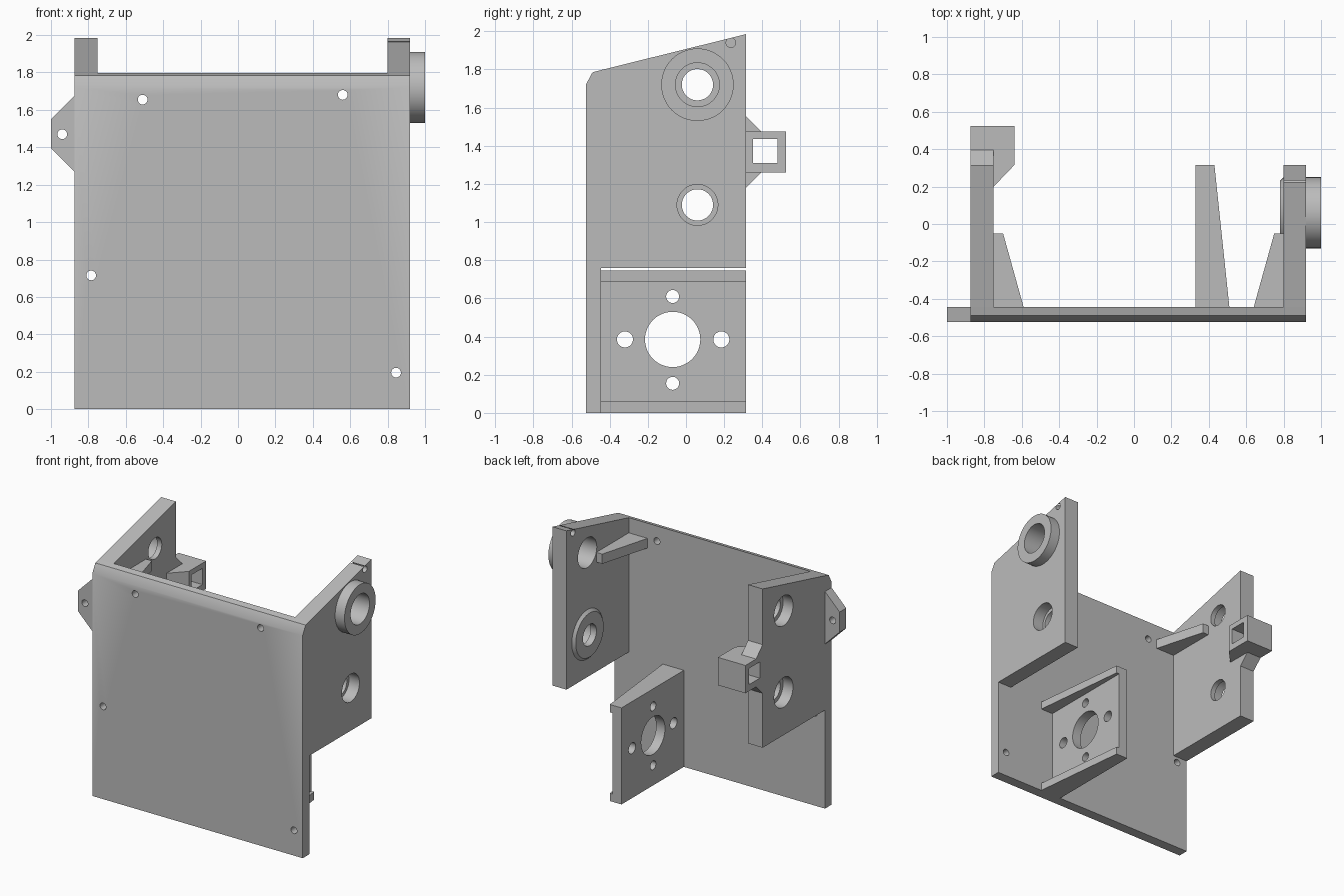
import bpy, bmesh
from math import cos, sin, tau, radians

old = bpy.data.objects.get("Cube")
if old:
    bpy.data.objects.remove(old, do_unlink=True)

grey = bpy.data.materials.new("plain grey")
grey.use_nodes = True
colour = (0.5, 0.5, 0.5, 1)
grey.diffuse_color = colour
grey.node_tree.nodes["Principled BSDF"].inputs["Base Color"].default_value = colour

PLACE = {
    "x": lambda p, d: (d, p[0], p[1]),
    "y": lambda p, d: (p[0], d, p[1]),
    "z": lambda p, d: (p[0], p[1], d),
}


def prism(name, axis, start, end, points, end_points=None):
    """Closed solid between two outlines along an axis."""
    bm = bmesh.new()
    place = PLACE[axis]
    low = [bm.verts.new(place(p, start)) for p in points]
    high = [bm.verts.new(place(p, end)) for p in end_points or points]
    bm.faces.new(low)
    bm.faces.new(high)
    for i in range(len(low)):
        j = (i + 1) % len(low)
        bm.faces.new((low[i], low[j], high[j], high[i]))
    bmesh.ops.recalc_face_normals(bm, faces=bm.faces)
    mesh = bpy.data.meshes.new(name)
    bm.to_mesh(mesh)
    bm.free()
    mesh.materials.append(grey)
    obj = bpy.data.objects.new(name, mesh)
    bpy.context.collection.objects.link(obj)
    return obj


def circle(u, v, r, n=48):
    return [(u + r * cos(tau * i / n), v + r * sin(tau * i / n)) for i in range(n)]


def rect(u0, u1, v0, v1):
    return [(u0, v0), (u1, v0), (u1, v1), (u0, v1)]


def modify(obj, tool, operation):
    """Apply a boolean and discard the tool object."""
    tool.hide_render = True
    mod = obj.modifiers.new("boolean", "BOOLEAN")
    mod.operation, mod.solver, mod.object = operation, "EXACT", tool
    bpy.ops.object.select_all(action="DESELECT")
    bpy.context.view_layer.objects.active = obj
    obj.select_set(True)
    bpy.ops.object.modifier_apply(modifier=mod.name)
    bpy.data.objects.remove(tool, do_unlink=True)


def cut(obj, axis, start, end, points):
    modify(obj, prism("cutter", axis, start, end, points), "DIFFERENCE")


LEFT, RIGHT = -0.875, 0.92
FRONT, INNER, BACK = -0.525, -0.445, 0.315
BORE_Y, HIGH, LOW = 0.06, 1.72, 1.09

# Front panel with bevelled top edge
panel = prism("front_panel", "x", LEFT, RIGHT,
              [(FRONT, 0), (INNER, 0), (INNER, 1.797), (-0.49, 1.785), (FRONT, 1.72)])
for x, z in ((-0.51, 1.655), (0.56, 1.68), (-0.785, 0.715), (0.845, 0.195)):
    cut(panel, "y", -0.6, -0.4, circle(x, z, 0.026, 24))

# Mounting ear on the panel edge
ear = prism("mounting_ear", "y", FRONT, INNER,
            [(LEFT, 1.27), (LEFT, 1.675), (-1, 1.55), (-1, 1.395)])
cut(ear, "y", -0.6, -0.4, circle(-0.94, 1.47, 0.026, 24))

# Side plates with sloping tops
side = [(INNER, 0.76), (BACK, 0.76), (BACK, 1.985), (INNER, 1.797)]
plate_l = prism("left_side_plate", "x", 0.80, RIGHT, side)
plate_r = prism("right_side_plate", "x", LEFT, -0.75, side)

# Bearing bosses on the left plate
outer_boss = prism("outer_bearing_boss", "x", RIGHT, 1.0, circle(BORE_Y, HIGH, 0.19))
inner_boss = prism("inner_bearing_boss", "x", 0.78, 0.80,
                   circle(BORE_Y, LOW, 0.17), circle(BORE_Y, LOW, 0.19))

# Bores and counterbores
for part in (plate_l, outer_boss):
    cut(part, "x", 0.7, 1.1, circle(BORE_Y, HIGH, 0.115))
for part in (plate_l, inner_boss):
    cut(part, "x", 0.7, 1.1, circle(BORE_Y, LOW, 0.082))
cut(plate_l, "x", 0.83, 1.1, circle(BORE_Y, LOW, 0.107))
cut(plate_l, "x", 0.7, 1.1, circle(0.235, 1.94, 0.025, 24))
for z in (HIGH, LOW):
    cut(plate_r, "x", -1, -0.7, circle(BORE_Y, z, 0.082))
    cut(plate_r, "x", -1, -0.79, circle(BORE_Y, z, 0.115))

# Corner gussets between panel and side plates
for name, wall, s in (("left_gusset", 0.80, -1), ("right_gusset", -0.75, 1)):
    prism(name, "z", 1.605, 1.68,
          [(wall, INNER), (wall + s * 0.16, INNER), (wall + s * 0.05, -0.05), (wall, -0.05)])

# Rear latch bracket with square slot
bracket = prism("latch_bracket", "z", 1.26, 1.475,
                [(LEFT, BACK), (LEFT, 0.525), (-0.64, 0.525), (-0.64, BACK),
                 (-0.75, 0.20), (-0.75, BACK)])
cut(bracket, "x", -1, -0.5, rect(0.35, 0.48, 1.31, 1.435))
for name, z, s in (("upper_bracket_web", 1.475, 1), ("lower_bracket_web", 1.26, -1)):
    prism(name, "x", LEFT, -0.75, [(BACK, z), (0.395, z), (BACK, z + s * 0.08)])

# Motor mount plate with bolt circle
mount = prism("motor_mount", "x", 0.33, 0.405, rect(INNER, BACK, 0, 0.745))
for y, z, r in ((-0.07, 0.385, 0.145), (-0.32, 0.385, 0.042), (0.185, 0.385, 0.042),
                (-0.07, 0.61, 0.034), (-0.07, 0.155, 0.034)):
    cut(mount, "x", 0.2, 0.6, circle(y, z, r))

# Tapered stiffening flanges of the motor mount
for name, z in (("lower_mount_flange", 0), ("upper_mount_flange", 0.685)):
    prism(name, "z", z, z + 0.06,
          [(0.405, INNER), (0.51, INNER), (0.43, BACK), (0.405, BACK)])

# Smooth the round walls, keep edges crisp
bpy.ops.object.select_all(action="DESELECT")
for obj in bpy.context.collection.objects:
    if obj.type == "MESH" and grey.name in obj.data.materials:
        obj.select_set(True)
        bpy.context.view_layer.objects.active = obj
bpy.ops.object.shade_smooth_by_angle(angle=radians(30))
